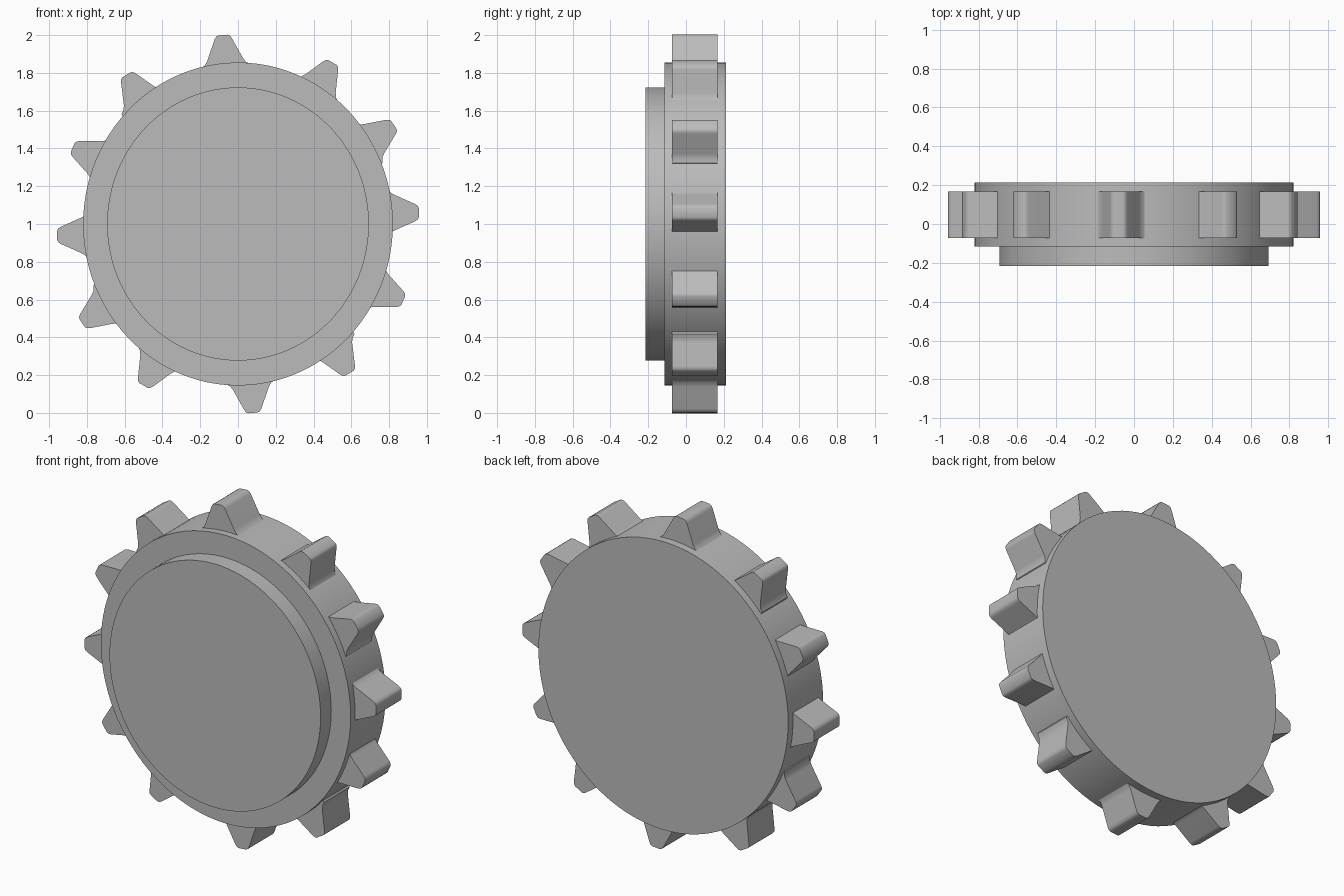
import bpy, bmesh, math

cube = bpy.data.objects.get("Cube")
if cube:
    bpy.data.objects.remove(cube, do_unlink=True)

metal = bpy.data.materials.new("plain_grey")
metal.use_nodes = True
grey = (0.5, 0.5, 0.5, 1)
metal.diffuse_color = grey
metal.node_tree.nodes["Principled BSDF"].inputs["Base Color"].default_value = grey


def extrude_profile(name, points, y_front, y_back):
    """Solid made from an x-z outline swept along y."""
    bm = bmesh.new()
    face = bm.faces.new([bm.verts.new((x, y_front, z)) for x, z in points])
    swept = bmesh.ops.extrude_face_region(bm, geom=[face])["geom"]
    for v in swept:
        if isinstance(v, bmesh.types.BMVert):
            v.co.y = y_back
    bmesh.ops.recalc_face_normals(bm, faces=bm.faces)
    mesh = bpy.data.meshes.new(name)
    bm.to_mesh(mesh)
    bm.free()
    mesh.materials.append(metal)
    obj = bpy.data.objects.new(name, mesh)
    bpy.context.collection.objects.link(obj)
    bpy.ops.object.select_all(action="DESELECT")
    obj.select_set(True)
    bpy.context.view_layer.objects.active = obj
    bpy.ops.object.shade_smooth_by_angle(angle=math.radians(35))
    return obj


def oval(rx, rz, n=96):
    return [(rx * math.cos(2 * math.pi * i / n), 1 + rz * math.sin(2 * math.pi * i / n))
            for i in range(n)]


# Main wheel and the raised front plate
extrude_profile("wheel_disc", oval(0.82, 0.855), -0.115, 0.213)
extrude_profile("front_plate", oval(0.693, 0.723), -0.215, -0.11)

# Half of the tooth outline: half width, height measured from the tip
half = [(0.025, 0), (0.036, -0.005), (0.045, -0.018), (0.095, -0.13),
        (0.108, -0.15), (0.13, -0.165), (0.13, -0.26)]
outline = half + [(-w, h) for w, h in reversed(half)]

# Tip position relative to the hub, and lean clockwise from straight up
teeth = [(-0.08, 1.0, -5), (0.5, 0.855, 30), (0.825, 0.525, 55),
         (0.957, 0.06, 90), (0.875, -0.405, 114), (0.59, -0.79, 149)]

# Each tooth has a partner half a turn away
for side, word in ((1, "first"), (-1, "second")):
    for i, (tx, tz, lean) in enumerate(teeth):
        a = math.radians(lean)
        pts = [(side * (tx + w * math.cos(a) + h * math.sin(a)),
                1 + side * (tz - w * math.sin(a) + h * math.cos(a)))
               for w, h in outline]
        extrude_profile(f"tooth_{word}_half_{i + 1}", pts, -0.073, 0.167)
